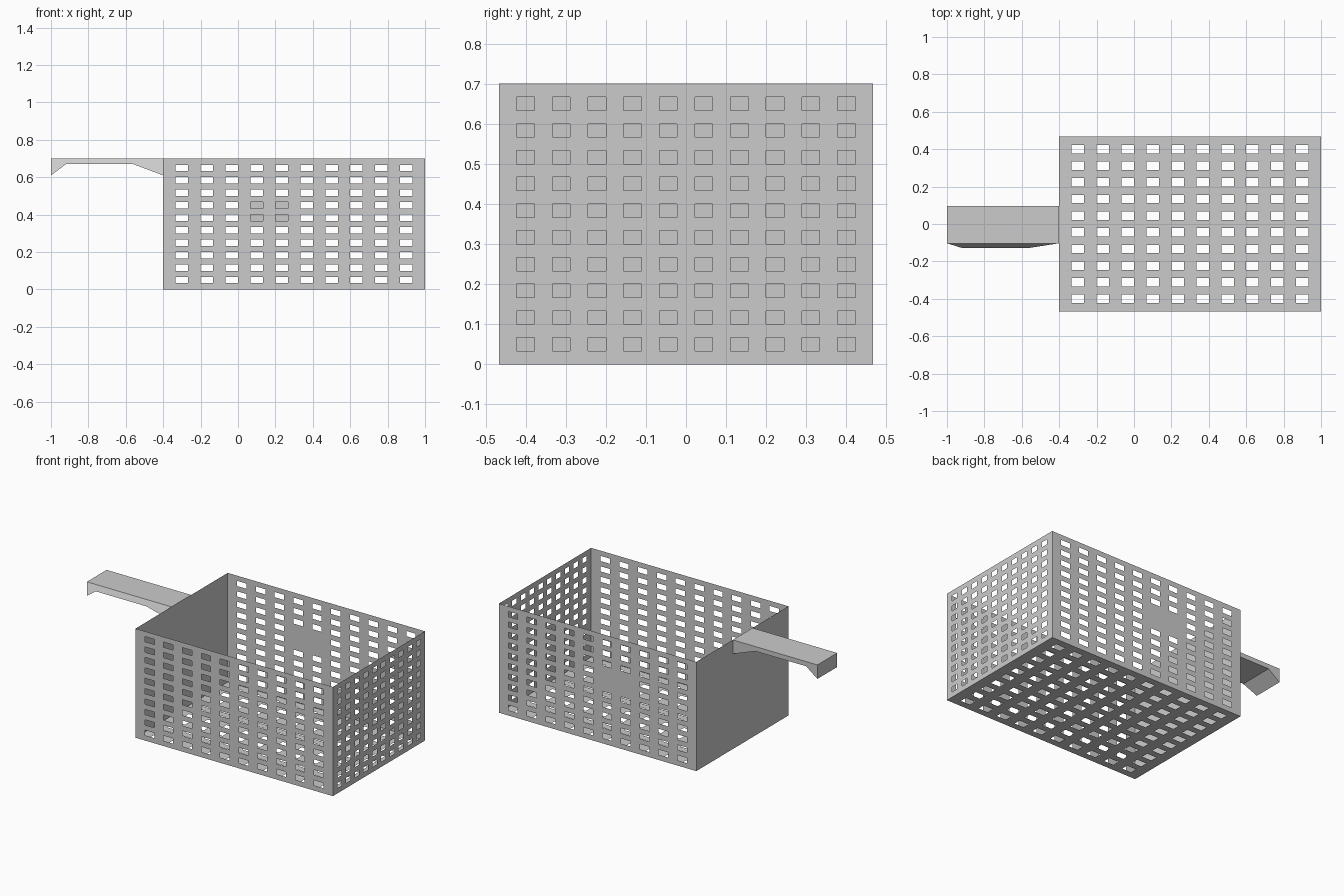
import bpy
import bmesh
from mathutils import Vector

cube = bpy.data.objects.get("Cube")
if cube:
    bpy.data.objects.remove(cube, do_unlink=True)

grey = bpy.data.materials.new("plain_grey")
grey.use_nodes = True
COLOUR = (0.6, 0.6, 0.6, 1)
grey.diffuse_color = COLOUR
grey.node_tree.nodes["Principled BSDF"].inputs["Base Color"].default_value = COLOUR

X0, X1, Y, H = -0.4, 1.0, 0.467, 0.7
CELLS = 21  # holes and the bars between them share one even grid


def finish(name, bm):
    mesh = bpy.data.meshes.new(name)
    bm.to_mesh(mesh)
    bm.free()
    mesh.materials.append(grey)
    obj = bpy.data.objects.new(name, mesh)
    bpy.context.collection.objects.link(obj)
    return obj


def panel(name, origin, u, v, holes=True, closed=()):
    """Thin sheet spanned by u and v, with a ten by ten grid of openings."""
    bm = bmesh.new()
    origin, u, v = Vector(origin), Vector(u), Vector(v)
    n = CELLS if holes else 1
    grid = [[bm.verts.new(origin + u * i / n + v * j / n)
             for j in range(n + 1)] for i in range(n + 1)]
    for i in range(n):
        for j in range(n):
            is_hole = i % 2 and j % 2 and (i // 2, j // 2) not in closed
            if not is_hole:
                bm.faces.new((grid[i][j], grid[i + 1][j],
                              grid[i + 1][j + 1], grid[i][j + 1]))
    return finish(name, bm)


# Basket: four walls and a floor, open at the top
along_x, along_y, up = (X1 - X0, 0, 0), (0, 2 * Y, 0), (0, 0, H)
panel("front_wall", (X0, -Y, 0), along_x, up)
# Four openings near the middle of the back wall are closed
panel("back_wall", (X0, Y, 0), up, along_x,
      closed=[(r, c) for r in (5, 6) for c in (3, 4)])
panel("perforated_end_wall", (X1, -Y, 0), along_y, up)
panel("solid_end_wall", (X0, -Y, 0), up, along_y, holes=False)
panel("floor", (X0, -Y, 0), along_y, along_x)

# Handle: side profile as (x, z, forward flare of the front edge)
profile = [(-1, 0.7, 0), (-1, 0.61, 0), (-0.92, 0.67, 0.025),
           (-0.56, 0.67, 0.025), (X0, 0.61, 0), (X0, 0.7, 0)]
bm = bmesh.new()
front = [bm.verts.new((x, -0.103, z - 0.0)) for x, z, f in profile]
for vert, (x, z, f) in zip(front, profile):
    vert.co.y -= f
back = [bm.verts.new((x, 0.097, z)) for x, z, f in profile]
bm.faces.new(front)
bm.faces.new(back[::-1])
for i in range(len(profile)):
    k = (i + 1) % len(profile)
    bm.faces.new((front[i], back[i], back[k], front[k]))
bmesh.ops.recalc_face_normals(bm, faces=bm.faces)
finish("handle", bm)
